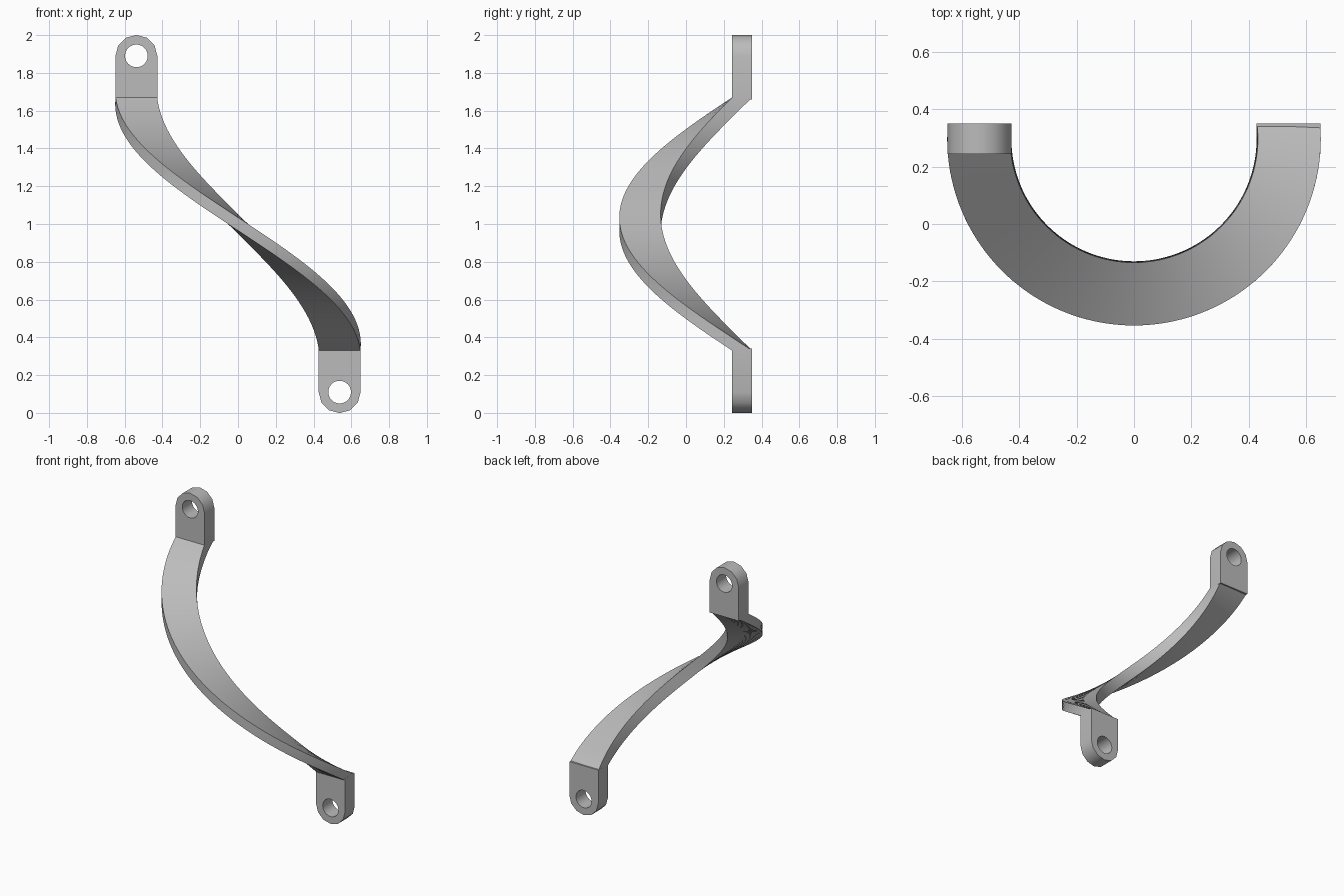
import bpy, bmesh
from math import sin, cos, pi, radians
from mathutils import Vector

cube = bpy.data.objects.get("Cube")
if cube:
    bpy.data.objects.remove(cube, do_unlink=True)

RADIUS, HALF_W, HALF_T = 0.538, 0.11, 0.053   # sweep radius, strip half width / thickness
AXIS_Y = 0.297                                # twist axis
Z_LOW, Z_HIGH, STEPS = 0.33, 1.67, 72         # strip ends
LUG_EDGE, HOLE_Z = 1.66, 1.89                 # upper lug base and hole height

grey = bpy.data.materials.new("plain grey")
grey.use_nodes = True
colour = (0.5, 0.5, 0.5, 1)
grey.diffuse_color = colour
grey.node_tree.nodes["Principled BSDF"].inputs["Base Color"].default_value = colour


def finish(bm, name):
    bmesh.ops.recalc_face_normals(bm, faces=bm.faces)
    mesh = bpy.data.meshes.new(name)
    bm.to_mesh(mesh)
    bm.free()
    mesh.materials.append(grey)
    obj = bpy.data.objects.new(name, mesh)
    bpy.context.collection.objects.link(obj)
    bpy.ops.object.select_all(action="DESELECT")
    obj.select_set(True)
    bpy.context.view_layer.objects.active = obj
    bpy.ops.object.shade_smooth_by_angle(angle=radians(35))
    return obj


# Twisted strip: a flat rectangle turned half a circle while it rises
def twisted_strip():
    bm = bmesh.new()
    rings = []
    for i in range(STEPS + 1):
        t = i / STEPS
        a = -pi * t
        radial = Vector((cos(a), sin(a), 0))
        along = Vector((-sin(a), cos(a), 0))
        centre = Vector((0, AXIS_Y, Z_LOW + (Z_HIGH - Z_LOW) * t))
        rings.append([bm.verts.new(centre + radial * (RADIUS + u * HALF_W) + along * v * HALF_T)
                      for u, v in ((-1, -1), (1, -1), (1, 1), (-1, 1))])
    for low, high in zip(rings, rings[1:]):
        for k in range(4):
            n = (k + 1) % 4
            bm.faces.new((low[k], low[n], high[n], high[k]))
    bm.faces.new(rings[0])
    bm.faces.new(rings[-1])
    return finish(bm, "twisted_strip")


# Mounting lug: rounded plate with a bolt hole; side = 1 upper, -1 lower
def lug(name, side):
    bm = bmesh.new()
    r = HALF_W + 0.001
    arc = [(r * cos(pi * i / 6), HOLE_Z + r * sin(pi * i / 6)) for i in range(7)]
    outline = arc + [(-r, LUG_EDGE), (r, LUG_EDGE)]
    hole = [(0.06 * cos(2 * pi * i / 32), HOLE_Z + 0.06 * sin(2 * pi * i / 32)) for i in range(32)]
    edges = []
    for loop in (outline, hole):
        verts = [bm.verts.new((side * (x - RADIUS), AXIS_Y - HALF_T, 1 + side * (z - 1)))
                 for x, z in loop]
        edges += [bm.edges.new((a, b)) for a, b in zip(verts, verts[1:] + verts[:1])]
    bmesh.ops.triangle_fill(bm, edges=edges, use_beauty=True)
    front = bm.faces[:]
    result = bmesh.ops.extrude_face_region(bm, geom=front, use_keep_orig=True)
    moved = [g for g in result["geom"] if isinstance(g, bmesh.types.BMVert)]
    bmesh.ops.translate(bm, verts=moved, vec=(0, 2 * HALF_T, 0))
    bmesh.ops.dissolve_limit(bm, angle_limit=radians(1), verts=bm.verts, edges=bm.edges)
    return finish(bm, name)


twisted_strip()
lug("upper_lug", 1)
lug("lower_lug", -1)
